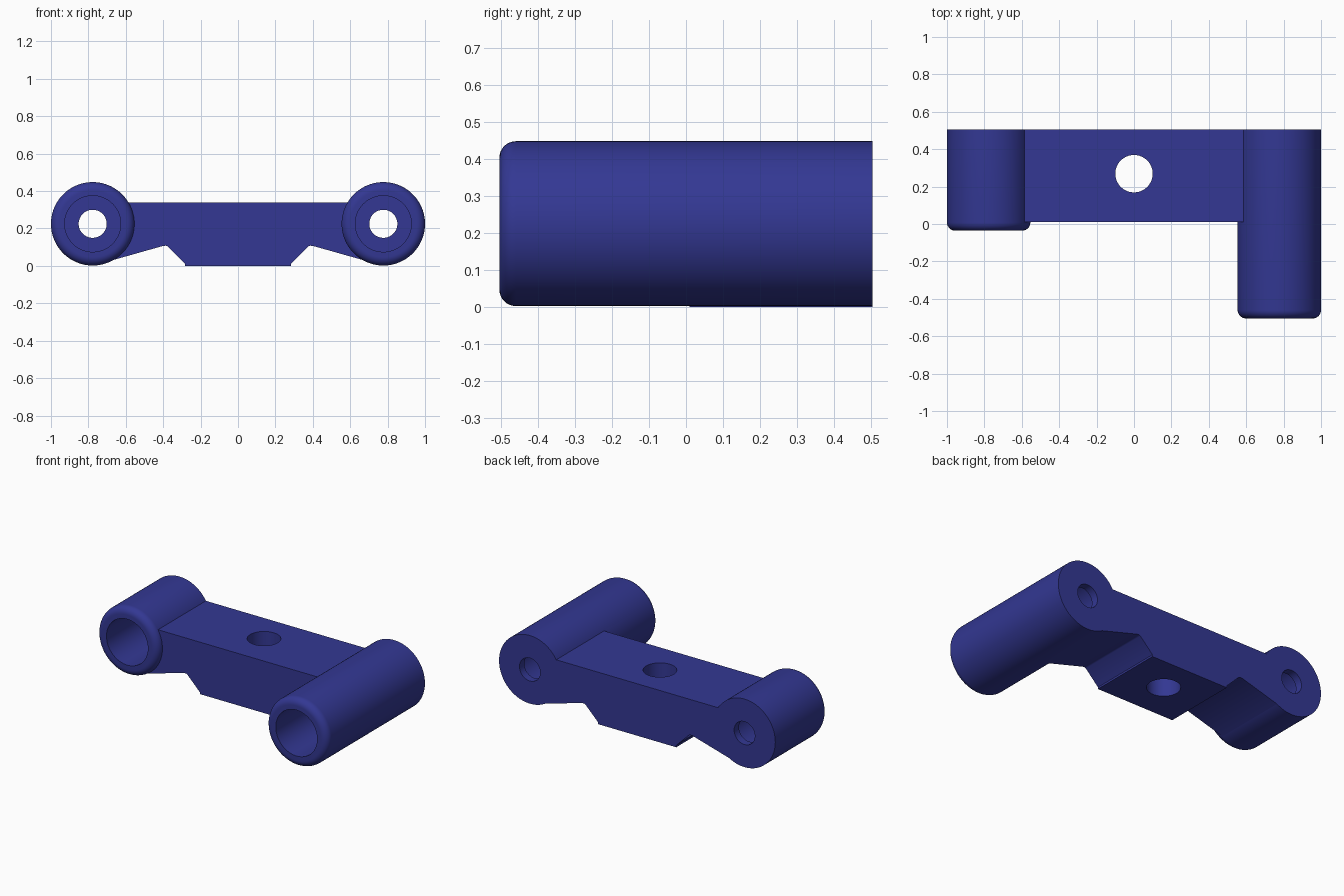
import bpy, bmesh, math
from mathutils import Matrix

if "Cube" in bpy.data.objects:
    bpy.data.objects.remove(bpy.data.objects["Cube"])

TUBE_X, TUBE_Z, TUBE_R = 0.777, 0.225, 0.223
BORE_R, PIN_R, WALL = 0.15, 0.075, 0.05
BACK, FILLET = 0.505, 0.045

blue = bpy.data.materials.new("royal blue")
blue.diffuse_color = (0.033, 0.039, 0.292, 1)
blue.use_nodes = True
blue.node_tree.nodes["Principled BSDF"].inputs["Base Color"].default_value = blue.diffuse_color


def finish(name, bm):
    bmesh.ops.recalc_face_normals(bm, faces=bm.faces)
    me = bpy.data.meshes.new(name)
    bm.to_mesh(me)
    bm.free()
    me.materials.append(blue)
    ob = bpy.data.objects.new(name, me)
    bpy.context.collection.objects.link(ob)
    return ob


def lathe(name, profile, x, z, steps=96):
    """Closed solid turned around a y-parallel axis; profile is (radius, y)."""
    bm = bmesh.new()
    rings = [[bm.verts.new((x + r * math.cos(2 * math.pi * i / steps), y,
                            z + r * math.sin(2 * math.pi * i / steps)))
              for i in range(steps)] for r, y in profile]
    for a, b in zip(rings, rings[1:]):
        for i in range(steps):
            j = (i + 1) % steps
            bm.faces.new((a[i], a[j], b[j], b[i]))
    bm.faces.new(rings[0])
    bm.faces.new(rings[-1])
    return finish(name, bm)


def combine(target, other, operation):
    mod = target.modifiers.new(operation.lower(), 'BOOLEAN')
    mod.operation, mod.object, mod.solver = operation, other, 'EXACT'
    bpy.context.view_layer.objects.active = target
    bpy.ops.object.modifier_apply(modifier=mod.name)
    bpy.data.objects.remove(other)


# Bridge: symmetric outline extruded from front to back
half = [(0.283, 0.0), (0.283, 0.012), (0.375, 0.104), (0.385, 0.108),
        (0.40, 0.107), (0.715, 0.018), (TUBE_X, TUBE_Z), (0.68, 0.34)]
outline = half + [(-x, z) for x, z in reversed(half)]
bm = bmesh.new()
face = bm.faces.new([bm.verts.new((x, 0.01, z)) for x, z in outline])
ext = bmesh.ops.extrude_face_region(bm, geom=[face])
bmesh.ops.translate(bm, vec=(0, BACK - 0.01, 0),
                    verts=[v for v in ext["geom"] if isinstance(v, bmesh.types.BMVert)])
bracket = finish("bracket", bm)

# Short left tube and long right tube, with rounded front rims
sides = ((-TUBE_X, -0.036), (TUBE_X, -0.505))
for x, front in sides:
    arc = [(TUBE_R - FILLET + FILLET * math.sin(a), front + FILLET - FILLET * math.cos(a))
           for a in (math.pi / 2 * k / 8 for k in range(9))]
    combine(bracket, lathe("tube", arc + [(TUBE_R, BACK)], x, TUBE_Z), 'UNION')

# Stepped bores: wide from the front, narrow through the back wall
for x, front in sides:
    steps = [(BORE_R, front - 0.1), (BORE_R, BACK - WALL),
             (PIN_R, BACK - WALL), (PIN_R, BACK + 0.1)]
    combine(bracket, lathe("bore_cutter", steps, x, TUBE_Z), 'DIFFERENCE')

# Vertical bolt hole through the bridge
bm = bmesh.new()
bmesh.ops.create_cone(bm, cap_ends=True, segments=64, radius1=0.1, radius2=0.1, depth=1,
                      matrix=Matrix.Translation((0, 0.269, 0.2)))
combine(bracket, finish("bolt_cutter", bm), 'DIFFERENCE')

bpy.ops.object.select_all(action='DESELECT')
bracket.select_set(True)
bpy.context.view_layer.objects.active = bracket
bpy.ops.object.shade_smooth_by_angle(angle=math.radians(30))
